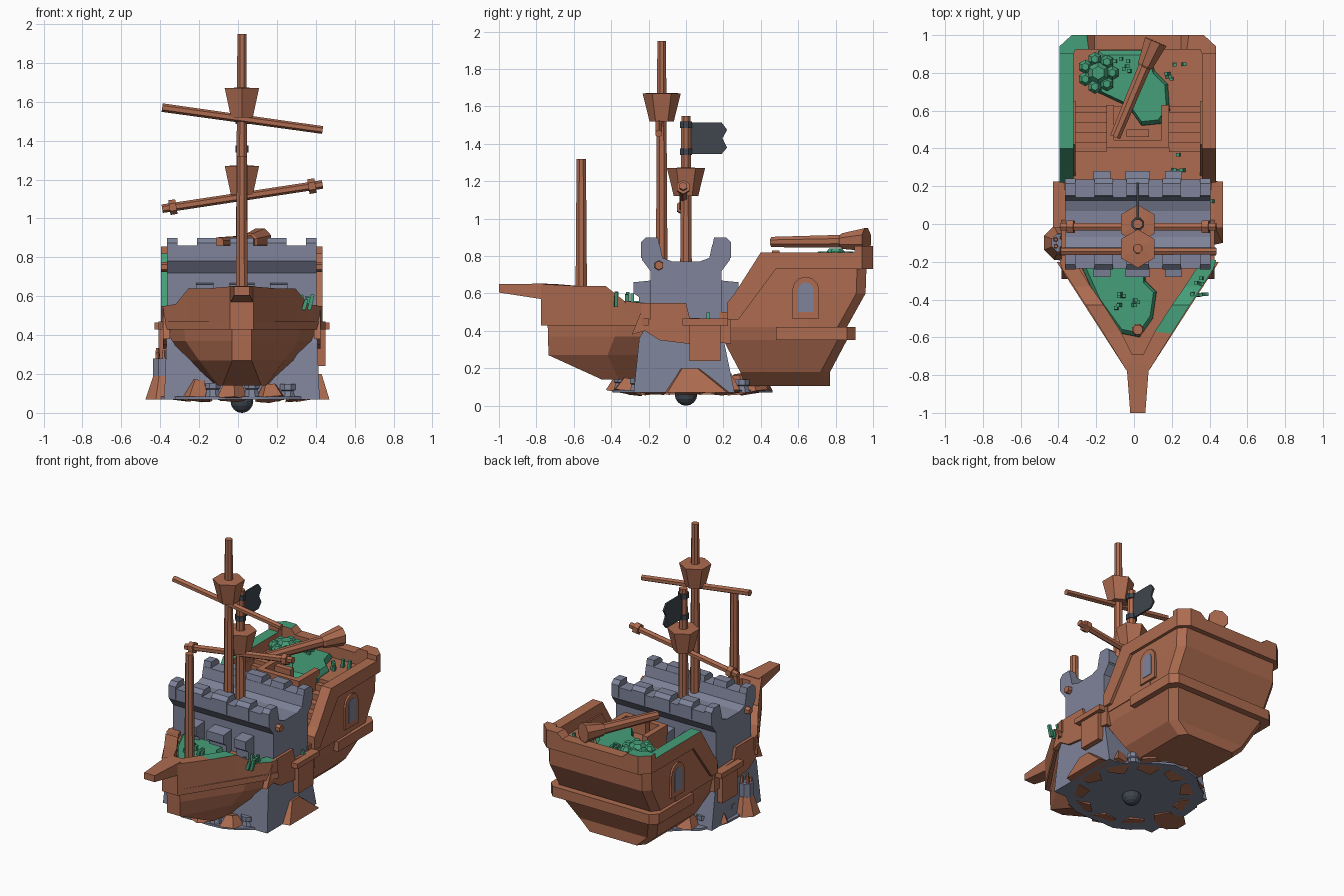
import bpy, bmesh, math, random
from mathutils import Vector

random.seed(4)
CX = 0.02  # ship centreline


def material(name, col):
    m = bpy.data.materials.new(name)
    m.diffuse_color = (*col, 1)
    return m


WOOD = material("wood_brown", (0.42, 0.148, 0.08))
STONE = material("stone_grey", (0.21, 0.228, 0.32))
MOSS = material("moss_green", (0.06, 0.345, 0.19))
DARK = material("charcoal", (0.05, 0.06, 0.075))


def loft(name, rings, mat):
    """Skin equal-length rings and cap both ends."""
    bm = bmesh.new()
    vs = [[bm.verts.new((p[0] + CX, p[1], p[2])) for p in r] for r in rings]
    n = len(vs[0])
    for a, b in zip(vs, vs[1:]):
        for i in range(n):
            bm.faces.new((a[i], a[(i + 1) % n], b[(i + 1) % n], b[i]))
    bm.faces.new(vs[0])
    bm.faces.new(vs[-1])
    bmesh.ops.recalc_face_normals(bm, faces=bm.faces[:])
    me = bpy.data.meshes.new(name)
    bm.to_mesh(me)
    bm.free()
    me.materials.append(mat)
    ob = bpy.data.objects.new(name, me)
    bpy.context.collection.objects.link(ob)
    return ob


def side(name, prof, x0, x1, mat):
    """Extrude a (y, z) profile along x."""
    return loft(name, [[(x, y, z) for y, z in prof] for x in (x0, x1)], mat)


def box(name, x0, x1, y0, y1, z0, z1, mat):
    return side(name, [(y0, z0), (y1, z0), (y1, z1), (y0, z1)], x0, x1, mat)


def tube(name, path, n, mat):
    """Turned shape: path of (point, radius)."""
    q = (Vector(path[-1][0]) - Vector(path[0][0])).to_track_quat('Z', 'Y')
    ring = [Vector((math.cos(t), math.sin(t), 0)) for t in (2 * math.pi * (i + .5) / n for i in range(n))]
    return loft(name, [[Vector(p) + q @ (v * r) for v in ring] for p, r in path], mat)


def hull(name, layers, mat):
    """Stack of mirrored plans: (z, [(x, y)...] for the right half)."""
    return loft(name, [[(x, y, z) for x, y in h] + [(-x, y, z) for x, y in reversed(h)] for z, h in layers], mat)


def wall(name, half, mat):
    """Mirrored wall from (outer x, y, inner x, y, z bottom, z top) stations."""
    def st(s, k):
        ox, oy, ix, iy, b, t = s
        return [(k * ox, oy, b), (k * ox, oy, t), (k * ix, iy, t), (k * ix, iy, b)]
    return loft(name, [st(s, 1) for s in half] + [st(s, -1) for s in reversed(half)], mat)


def moss_top(ob, test):
    ob.data.materials.append(MOSS)
    for f in ob.data.polygons:
        if f.normal.z > 0.3 and test(f.center):
            f.material_index = 1


# --- bow ---
hull("bow_hull", [
    (0.14, [(0.14, -0.2), (0.12, -0.36), (0.10, -0.45)]),
    (0.27, [(0.28, -0.2), (0.22, -0.42), (0.05, -0.735)]),
    (0.37, [(0.38, -0.2), (0.29, -0.38), (0.05, -0.738)]),
    (0.45, [(0.40, -0.2), (0.30, -0.37), (0.05, -0.74)])], WOOD)
hull("bow_deck", [(0.44, [(0.40, -0.15), (0.39, -0.22), (0.05, -0.74)]),
                  (0.52, [(0.40, -0.15), (0.39, -0.22), (0.05, -0.74)])], WOOD)
wall("bow_wale", [(0.43, -0.2, 0.36, -0.2, 0.43, 0.47), (0.06, -0.775, 0.03, -0.7, 0.43, 0.47)], WOOD)
rail = wall("bow_rail", [
    (0.415, -0.19, 0.33, -0.19, 0.46, 0.55), (0.40, -0.24, 0.32, -0.22, 0.46, 0.55),
    (0.34, -0.33, 0.25, -0.33, 0.46, 0.56), (0.275, -0.43, 0.18, -0.43, 0.46, 0.64),
    (0.18, -0.58, 0.09, -0.57, 0.46, 0.64), (0.06, -0.775, 0.03, -0.69, 0.46, 0.65)], WOOD)
moss_top(rail, lambda c: c.x > 0.14 and c.y < -0.2)
loft("bowsprit", [[(-w, y, b), (w, y, b), (w, y, t), (-w, y, t)] for w, y, b, t in
                  [(0.04, -1.0, 0.605, 0.65), (0.06, -0.74, 0.565, 0.653)]], WOOD)

# --- midship planking, with a ragged lower edge ---
for k in (1, -1):
    side("mid_planking", [(-0.29, 0.38), (-0.22, 0.40), (-0.14, 0.35), (0.02, 0.33), (0.1, 0.35), (0.24, 0.33),
                          (0.24, 0.46), (0.02, 0.47), (0.0, 0.55), (-0.22, 0.55)], k * 0.37, k * 0.405, WOOD)
    box("mid_wale", k * 0.39, k * 0.45, -0.02, 0.225, 0.43, 0.465, WOOD)
    box("patch_plank", k * 0.39, k * 0.43, 0.02, 0.185, 0.24, 0.43, WOOD)
    tube("wall_peg", [((k * 0.37, -0.145, 0.75), 0.028), ((k * 0.415, -0.145, 0.75), 0.024)], 6, WOOD)

# --- stern ---
def plan(x, y0, y1):
    return [(x, y0), (x, y1 - 0.05), (x - 0.04, y1)]


hull("stern_hull", [(0.105, plan(0.22, 0.32, 0.77)), (0.18, plan(0.30, 0.29, 0.77)), (0.35, plan(0.375, 0.2, 0.86)),
                    (0.42, plan(0.39, 0.18, 0.86)), (0.50, plan(0.39, 0.18, 0.90))], WOOD)
hull("stern_castle", [(0.42, plan(0.39, 0.62, 0.86)), (0.60, plan(0.395, 0.62, 0.96)),
                      (0.74, plan(0.395, 0.62, 0.965))], WOOD)
wall("stern_wale", [(0.415, 0.48, 0.35, 0.48, 0.35, 0.42), (0.415, 0.86, 0.35, 0.84, 0.35, 0.42),
                    (0.37, 0.905, 0.33, 0.84, 0.35, 0.42)], WOOD)
rail_prof = [(0.22, 0.46), (0.28, 0.46), (0.48, 0.73), (0.92, 0.73), (0.92, 0.82), (0.40, 0.82), (0.26, 0.60), (0.22, 0.55)]


def arch(y, z0, z1, w):
    return [(y - w, z0), (y + w, z0)] + [(y + w * math.cos(a), z1 - w + w * math.sin(a))
                                         for a in (math.pi * i / 6 for i in range(7))]


for k in (1, -1):
    side("stern_side", [(0.2, 0.42), (0.65, 0.42), (0.65, 0.75), (0.42, 0.75), (0.24, 0.48), (0.2, 0.46)],
         k * 0.33, k * 0.395, WOOD)
    r = side("stern_rail", rail_prof, k * 0.34, k * 0.415, WOOD)
    if k < 0:
        moss_top(r, lambda c: True)
    side("window_frame", arch(0.64, 0.465, 0.69, 0.072), k * 0.38, k * 0.408, WOOD)
    side("window_pane", arch(0.64, 0.50, 0.66, 0.042), k * 0.39, k * 0.412, STONE)
    for i in range(5):  # stairs to the aft deck
        box("stair", k * 0.165, k * 0.34, 0.38 + i * 0.052, 0.64, 0.48, 0.545 + i * 0.042, WOOD)
    box("balcony_rail", k * 0.125, k * 0.165, 0.42, 0.63, 0.73, 0.80, WOOD)
rear = wall("rear_rail", [(0.415, 0.90, 0.34, 0.90, 0.73, 0.855), (0.415, 0.94, 0.33, 0.925, 0.73, 0.855),
                          (0.35, 1.0, 0.31, 0.925, 0.73, 0.855), (0.27, 1.0, 0.26, 0.925, 0.73, 0.855),
                          (0.23, 1.0, 0.23, 0.925, 0.73, 0.82)], WOOD)
moss_top(rear, lambda c: c.x < -0.26)
box("cabin", -0.165, 0.165, 0.42, 0.64, 0.48, 0.73, WOOD)
box("balcony_front", -0.165, 0.165, 0.405, 0.445, 0.73, 0.80, WOOD)
box("hatch", -0.06, 0.06, 0.46, 0.50, 0.73, 0.83, WOOD)
tube("spyglass", [((-0.12, 0.46, 0.875), 0.03), ((0.035, 0.83, 0.88), 0.036), ((0.04, 0.84, 0.88), 0.045),
                  ((0.095, 0.965, 0.888), 0.066)], 8, WOOD)

# --- stone keep ---
half = [(0.19, 0.30), (0.19, 0.72), (0.235, 0.78), (0.235, 0.86), (0.14, 0.86), (0.125, 0.79), (0.07, 0.77)]
side("keep", half + [(-y, z) for y, z in reversed(half)], -0.385, 0.385, STONE)
hull("keep_foot", [(0.07, [(0.40, 0.26), (0.40, -0.28)]), (0.36, [(0.388, 0.2), (0.388, -0.25)]),
                   (0.45, [(0.385, 0.19), (0.385, -0.2)])], STONE)
for k in (1, -1):
    for x0, x1 in [(-0.385, -0.33), (-0.23, -0.13), (-0.06, 0.06), (0.13, 0.23), (0.33, 0.385)]:
        side("merlon", [(k * 0.24, 0.79), (k * 0.24, 0.875), (k * 0.215, 0.9), (k * 0.15, 0.9), (k * 0.132, 0.81)],
             x0, x1, STONE)
    for x in (-0.19, 0, 0.19):
        w = 0.065 if x == 0 else 0.045
        side("buttress", [(k * 0.18, 0.5), (k * 0.25, 0.5), (k * 0.25, 0.58), (k * 0.28, 0.60), (k * 0.28, 0.66),
                          (k * 0.18, 0.67)], x - w, x + w, STONE)

# --- rocky base ---
edge = [(random.uniform(0.40, 0.45), 2 * math.pi * i / 26) for i in range(26)]
loft("base_disc", [[(r * math.cos(a) - 0.02, r * math.sin(a) + 0.02, z) for r, a in edge] for z in (0.07, 0.085)], STONE)
for i in range(22):
    a = 2 * math.pi * i / 22
    x, y = 0.36 * math.cos(a), 0.37 * math.sin(a) + 0.02
    if i % 2:
        h = random.uniform(0.13, 0.19)
        tube("stone_stub", [((x, y, 0.07), 0.045), ((x, y, h - 0.035), 0.034), ((x, y, h - 0.03), 0.042), ((x, y, h), 0.042)], 8, STONE)
    else:
        tube("rock", [((x, y, 0.07), 0.085), ((x * 0.95, y * 0.95, random.uniform(0.13, 0.2)), 0.04)], 5, WOOD)
loft("side_rock", [[(0.36, y0, z), (x, y0 + .02, z), (x, y1 - .02, z), (0.36, y1, z)] for x, y0, y1, z in
                   [(0.45, -0.12, 0.24, 0.07), (0.41, -0.04, 0.08, 0.20)]], WOOD)
tube("turret_rock", [((-0.405, -0.1, 0.07), 0.098), ((-0.405, -0.1, 0.19), 0.055)], 8, WOOD)
tube("turret", [((-0.41, -0.1, 0.18), 0.05), ((-0.41, -0.1, 0.28), 0.05)], 8, STONE)
for i in range(5):
    a = i * 1.257
    x, y = -0.41 + 0.03 * math.cos(a), -0.1 + 0.03 * math.sin(a)
    tube("turret_stake", [((x, y, 0.27), 0.014), ((x, y, 0.31 + 0.012 * (i % 3)), 0.01)], 5, WOOD)
tube("ball_stud", [((0, 0, 0.06 - 0.06 * math.cos(math.pi * i / 8)), max(0.002, 0.06 * math.sin(math.pi * i / 8)))
                   for i in range(9)], 14, DARK)

# --- masts, yards, nests ---
tube("fore_mast", [((0, -0.56, 0.5), 0.034), ((0, -0.56, 1.32), 0.027)], 8, WOOD)
tube("main_mast", [((0, -0.13, 0.7), 0.034), ((0, -0.13, 1.95), 0.025)], 8, WOOD)
tube("aft_mast", [((0, 0, 0.7), 0.034), ((0, 0, 1.55), 0.027)], 8, WOOD)
for y, z in ((-0.13, 1.52), (0, 1.12)):
    tube("crows_nest", [((0, y, z), 0.065), ((0, y, z + 0.15), 0.102), ((0, y, z + 0.151), 0.075),
                        ((0, y, z + 0.05), 0.055)][:3] + [((0, y, z + 0.153), 0.03)], 6, WOOD)
tube("upper_yard", [((-0.41, -0.145, 1.57), 0.022), ((0.415, -0.145, 1.455), 0.02)], 6, WOOD)
tube("lower_yard", [((-0.41, -0.015, 1.05), 0.022), ((0.415, -0.015, 1.175), 0.022)], 6, WOOD)
for x in (-0.355, 0.36):
    z = 1.112 + 0.151 * x
    tube("yard_collar", [((x - 0.018, -0.015, z - 0.003), 0.038), ((x + 0.018, -0.015, z + 0.003), 0.038)], 6, WOOD)

# --- flag ---
side("flag", [(0, 1.345), (0.19, 1.345), (0.22, 1.38), (0.195, 1.43), (0.22, 1.475), (0.19, 1.515), (0, 1.515)],
     -0.006, 0.006, DARK)
for z in (1.34, 1.485):
    tube("flag_cuff", [((0, 0, z), 0.036), ((0, 0, z + 0.035), 0.036)], 8, DARK)


# --- moss and plants ---
def blob(name, pts, z, h):
    c = Vector((sum(p[0] for p in pts), sum(p[1] for p in pts))) / len(pts)
    loft(name, [[(c.x + (x - c.x) * s - CX, c.y + (y - c.y) * s, zz) for x, y in pts]
                for s, zz in ((1, z), (0.99, z + h * 0.5), (0.88, z + h))], MOSS)


blob("aft_moss", [(-0.19, 0.92), (0.08, 0.92), (0.11, 0.81), (0.18, 0.74), (0.19, 0.6), (0.14, 0.53), (0.04, 0.52),
                  (-0.03, 0.62), (-0.2, 0.7)], 0.72, 0.06)
blob("bow_moss", [(-0.29, -0.2), (0.06, -0.2), (0.06, -0.3), (0.12, -0.36), (0.1, -0.5), (0.03, -0.6), (-0.07, -0.58),
                  (-0.2, -0.4)], 0.51, 0.05)
px, py = -0.21, 0.8
tube("plant_heart", [((px, py, 0.75), 0.05), ((px, py, 0.81), 0.06), ((px, py, 0.84), 0.035)], 6, MOSS)
for i in range(7):
    a = 2 * math.pi * i / 7
    x, y = px + 0.075 * math.cos(a), py + 0.075 * math.sin(a)
    tube("plant_leaf", [((x, y, 0.74), 0.03), ((x, y, 0.80), 0.038), ((x, y, 0.825), 0.02)], 6, MOSS)
for cx, cy, z, n in [(-0.07, 0.85, 0.76, 6), (0.2, 0.8, 0.74, 5), (0.23, 0.32, 0.5, 5), (-0.06, -0.42, 0.55, 8),
                     (0.30, -0.33, 0.55, 6), (0.405, 0.12, 0.46, 1)]:
    for i in range(n):
        s = 0.05 if n > 1 else 0
        x, y = cx + random.uniform(-s, s), cy + random.uniform(-s, s)
        tube("grass_tuft", [((x, y, z - 0.02), 0.014),
                            ((x + random.uniform(-.02, .02), y, z + random.uniform(0.03, 0.06)), 0.013)], 4, MOSS)
